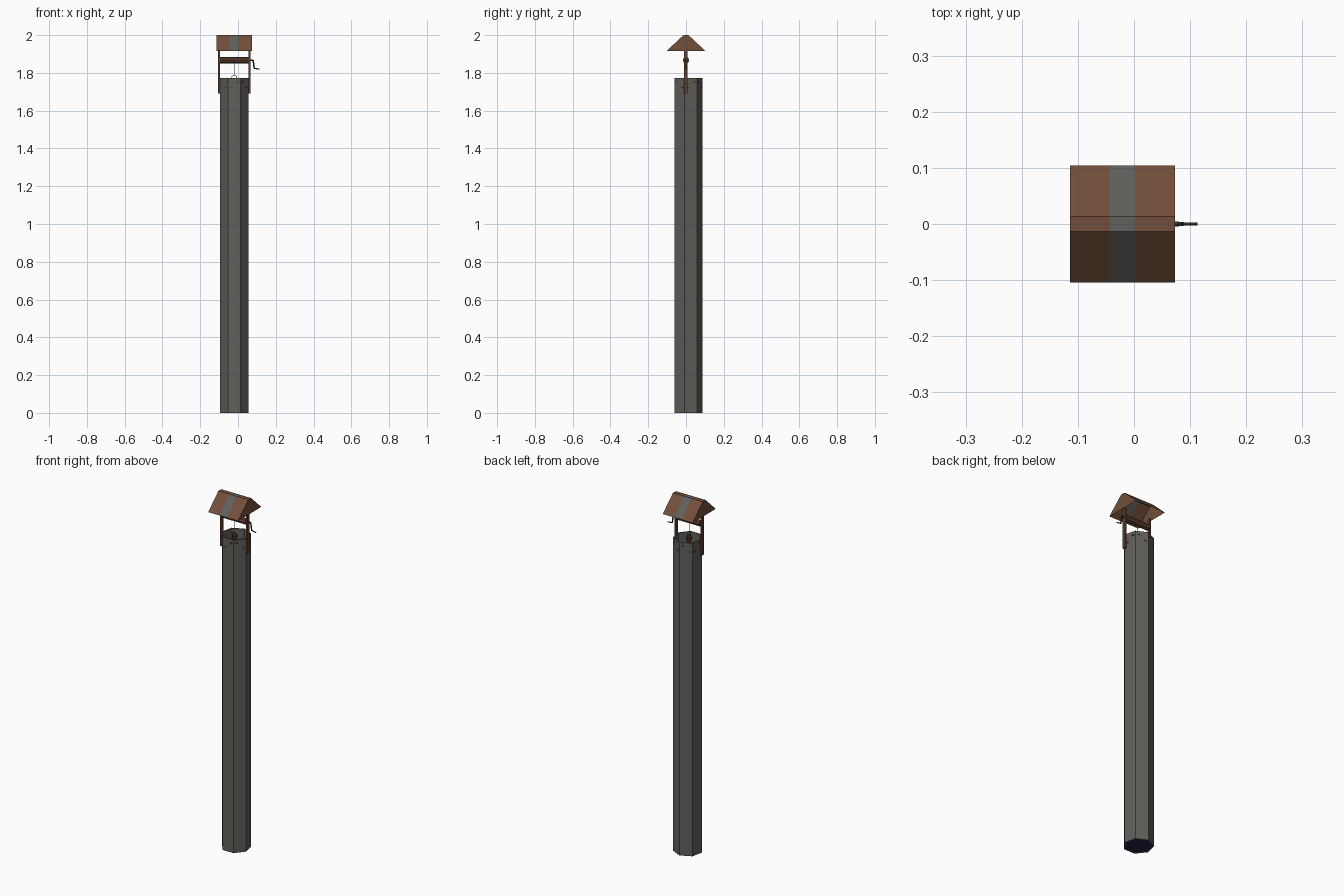
import bpy, bmesh, math
from mathutils import Vector

if "Cube" in bpy.data.objects:
    bpy.data.objects.remove(bpy.data.objects["Cube"])

CX, CY = -0.02, 0.0105     # shaft centre
R, TOP, SIDES = 0.078, 1.773, 7


def material(name, rgb):
    m = bpy.data.materials.new(name)
    m.use_nodes = True
    m.diffuse_color = (*rgb, 1)
    m.node_tree.nodes["Principled BSDF"].inputs["Base Color"].default_value = (*rgb, 1)
    return m


STONE = material("grey stone", (0.12, 0.115, 0.105))
DARK_STONE = material("dark stone", (0.05, 0.048, 0.045))
ROOF = material("roof brown", (0.17, 0.078, 0.043))
WOOD = material("post wood", (0.12, 0.05, 0.027))
IRON = material("dark iron", (0.055, 0.045, 0.04))
ROPE = material("rope grey", (0.22, 0.21, 0.2))
WATER = material("dark water", (0.015, 0.014, 0.06))


def finish(name, bm, *mats):
    mesh = bpy.data.meshes.new(name)
    bm.to_mesh(mesh)
    bm.free()
    for m in mats:
        mesh.materials.append(m)
    ob = bpy.data.objects.new(name, mesh)
    bpy.context.collection.objects.link(ob)
    return ob


def box(name, centre, size, mat, turn=0):
    bm = bmesh.new()
    bmesh.ops.create_cube(bm, size=1)
    bmesh.ops.scale(bm, vec=size, verts=bm.verts)
    ob = finish(name, bm, mat)
    ob.location = centre
    ob.rotation_euler.z = turn
    return ob


def rod(name, a, b, r, mat, sides=8):
    a, b = Vector(a), Vector(b)
    bm = bmesh.new()
    bmesh.ops.create_cone(bm, cap_ends=True, segments=sides, radius1=r, radius2=r,
                          depth=(b - a).length)
    ob = finish(name, bm, mat)
    ob.location = (a + b) / 2
    ob.rotation_euler = (b - a).to_track_quat("Z", "Y").to_euler()
    return ob


def ring(bm, r, z, x=CX, y=CY, sides=SIDES):
    angles = [math.pi / 2 + math.tau * i / sides for i in range(sides)]
    return [bm.verts.new((x + r * math.cos(a), y + r * math.sin(a), z)) for a in angles]


def bridge(bm, low, high):
    n = len(low)
    for i in range(n):
        j = (i + 1) % n
        bm.faces.new((low[i], low[j], high[j], high[i]))


# Hollow seven-sided shaft: outer wall, rim, inner wall, bottom lip
bm = bmesh.new()
loops = [ring(bm, R, 0), ring(bm, R, TOP), ring(bm, R - 0.006, TOP), ring(bm, R - 0.006, 0)]
for i in range(4):
    bridge(bm, loops[i], loops[(i + 1) % 4])
finish("well_shaft", bm, STONE)

# Water at the bottom
bm = bmesh.new()
bm.faces.new(ring(bm, R - 0.006, 0.003))
finish("water", bm, WATER)

# Small stones standing slightly proud of the wall near the rim
apothem = R * math.cos(math.pi / SIDES)
for i in range(SIDES):
    a = math.pi / 2 + math.tau * (i + 0.5) / SIDES
    out, along = Vector((math.cos(a), math.sin(a), 0)), Vector((-math.sin(a), math.cos(a), 0))
    for k in range(2):
        shift = (0.018 if (i + k) % 2 else -0.016)
        spot = Vector((CX, CY, TOP - 0.02 - 0.03 * k)) + out * apothem + along * shift
        box("wall_stone", spot, (0.004, 0.012, 0.007), DARK_STONE, a)

# Roof: hollow trapezoid section run along x, with a grey band and closed gables
section = [(-0.104, 1.915), (-0.013, 2.0), (0.013, 2.0), (0.104, 1.915)]
bm = bmesh.new()
cuts = [[bm.verts.new((x, y, z)) for y, z in section] for x in (-0.114, -0.044, 0.003, 0.073)]
for i in range(3):
    for j in range(3):
        f = bm.faces.new((cuts[i][j], cuts[i + 1][j], cuts[i + 1][j + 1], cuts[i][j + 1]))
        f.material_index = 1 if i == 1 else 0
bm.faces.new(cuts[0])
bm.faces.new(cuts[3][::-1])
finish("roof", bm, ROOF, STONE)

# Side posts
for name, x in (("right_post", -0.1), ("left_post", 0.061)):
    box(name, (x, -0.001, 1.804), (0.01, 0.017, 0.228), WOOD)

# Windlass and crank
AXLE = 1.867
rod("windlass", (-0.095, 0, AXLE), (0.056, 0, AXLE), 0.017, WOOD)
crank = [(0.05, 0, AXLE), (0.08, 0, AXLE), (0.086, 0, 1.824), (0.113, 0, 1.82)]
for i in range(3):
    rod("crank_part", crank[i], crank[i + 1], (0.005, 0.004, 0.003)[i], IRON, 6)

# Rope, bucket and its handle
rod("rope", (CX, 0, AXLE), (CX, 0, 1.787), 0.0015, ROPE, 5)
bm = bmesh.new()
base, lip = ring(bm, 0.012, 1.745, CX, 0, 8), ring(bm, 0.015, 1.772, CX, 0, 8)
bm.faces.new(base[::-1])
bridge(bm, base, lip)
finish("bucket", bm, WOOD)
arc = [(CX + 0.015 * math.cos(t * math.pi / 4), 0, 1.772 + 0.015 * math.sin(t * math.pi / 4))
       for t in range(5)]
for a, b in zip(arc, arc[1:]):
    rod("bucket_handle", a, b, 0.0015, IRON, 5)
